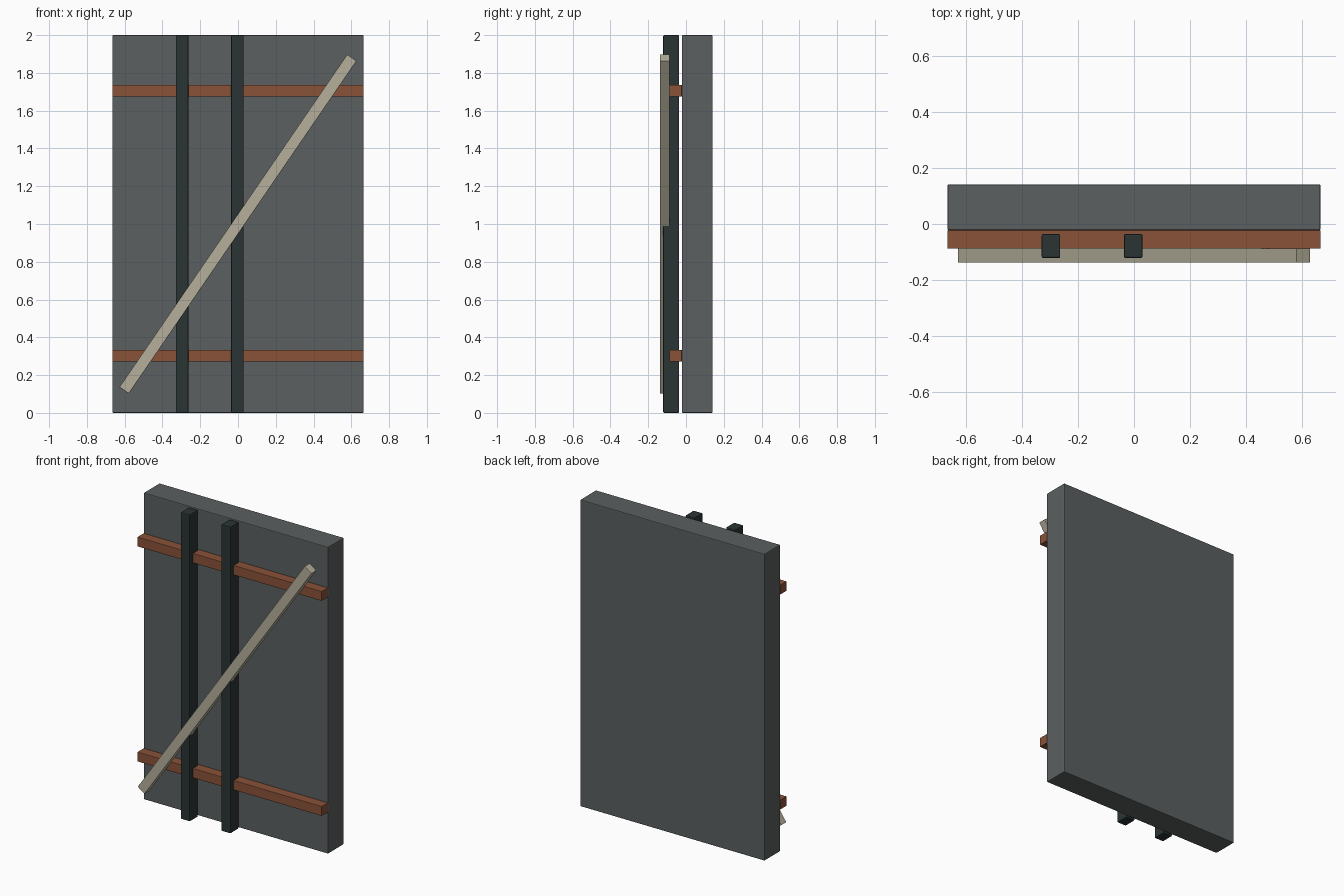
import bpy
import math

if "Cube" in bpy.data.objects:
    bpy.data.objects.remove(bpy.data.objects["Cube"])


def material(name, rgb):
    m = bpy.data.materials.new(name)
    m.diffuse_color = (*rgb, 1.0)
    m.use_nodes = True
    m.node_tree.nodes["Principled BSDF"].inputs["Base Color"].default_value = m.diffuse_color
    return m


slate = material("slate grey", (0.105, 0.115, 0.115))
rust = material("rust brown", (0.25, 0.085, 0.04))
charcoal = material("charcoal", (0.024, 0.034, 0.034))
bone = material("pale bone", (0.46, 0.43, 0.33))


def bar(name, x, y, z, mat, bevel=0.004, turn=0.0):
    """Bevelled box from (min, max) ranges, turned about y."""
    size = [r[1] - r[0] for r in (x, y, z)]
    centre = [(r[0] + r[1]) / 2 for r in (x, y, z)]
    bpy.ops.mesh.primitive_cube_add(size=1, location=centre)
    ob = bpy.context.object
    ob.name = name
    ob.scale = size
    bpy.ops.object.transform_apply(location=False, rotation=False, scale=True)
    ob.rotation_euler.y = turn
    ob.data.materials.append(mat)
    if bevel:
        mod = ob.modifiers.new("edge_bevel", "BEVEL")
        mod.width = bevel
        mod.segments = 2
    return ob


# Main slab
bar("wall_panel", (-0.665, 0.665), (-0.022, 0.141), (0, 2), slate, 0.005)

# Horizontal rails
for label, z in (("lower", 0.303), ("upper", 1.705)):
    bar(label + "_rail", (-0.665, 0.665), (-0.087, -0.022), (z - 0.031, z + 0.031), rust, 0.002)

# Vertical posts
for label, x in (("left", -0.296), ("middle", -0.003)):
    bar(label + "_post", (x - 0.033, x + 0.033), (-0.121, -0.036), (0, 2), charcoal, 0.005)

# Diagonal brace across the front
bar("diagonal_brace", (-1.067, 1.067), (-0.138, -0.087), (0.97, 1.03), bone, 0.002,
    -math.radians(55.6))
